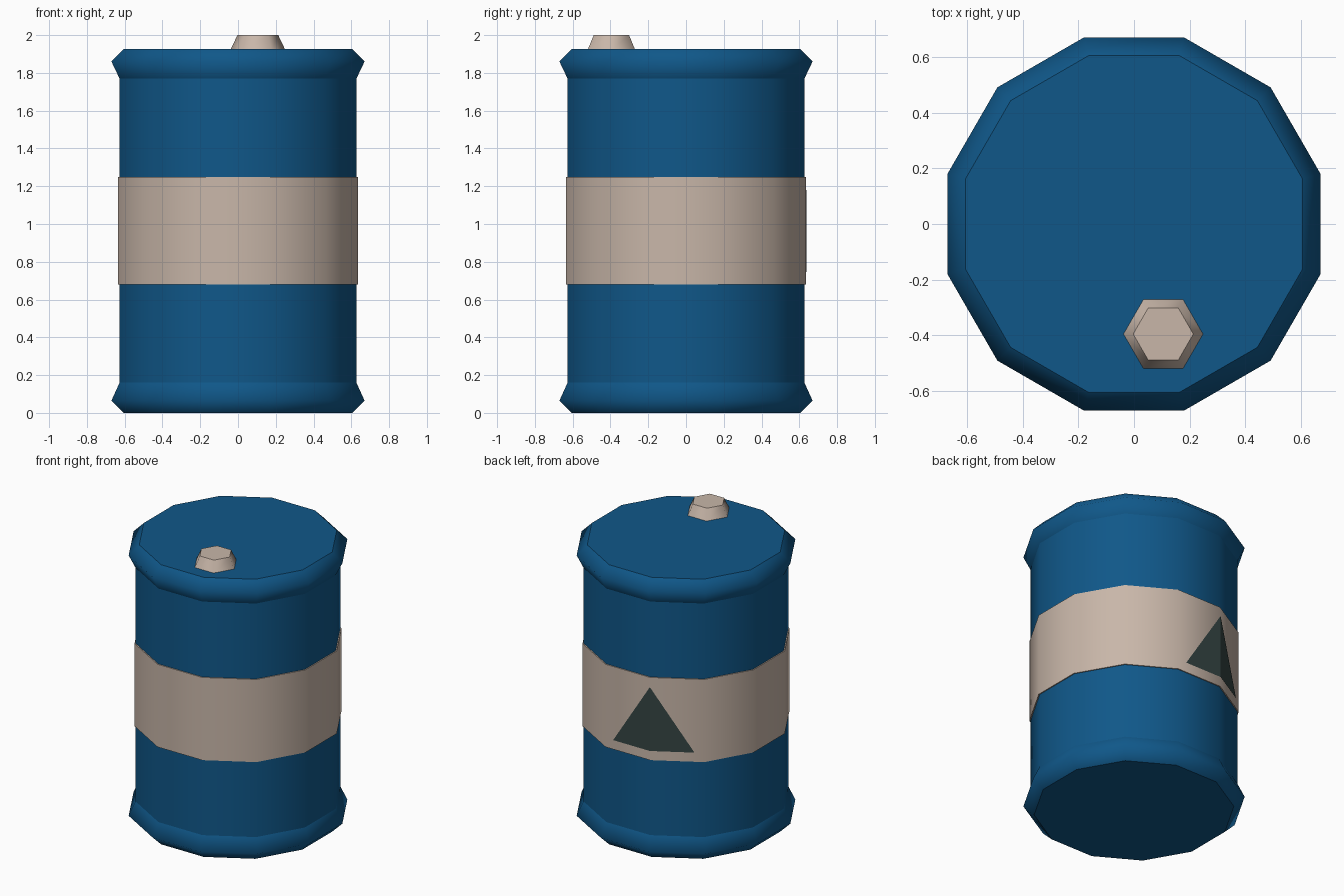
import bpy, bmesh, math
from mathutils import Vector

if "Cube" in bpy.data.objects:
    bpy.data.objects.remove(bpy.data.objects["Cube"])


def material(name, rgb):
    m = bpy.data.materials.new(name)
    m.diffuse_color = (*rgb, 1)
    m.use_nodes = True
    m.node_tree.nodes["Principled BSDF"].inputs["Base Color"].default_value = m.diffuse_color
    return m


BLUE = material("blue paint", (0.005, 0.096, 0.25))
BEIGE = material("beige paint", (0.58, 0.47, 0.395))
DARK = material("dark sign", (0.036, 0.06, 0.056))
C15 = math.cos(math.radians(15))


def finish(name, bm, mat):
    me = bpy.data.meshes.new(name)
    bm.to_mesh(me)
    bm.free()
    me.materials.append(mat)
    ob = bpy.data.objects.new(name, me)
    bpy.context.collection.objects.link(ob)
    return ob


def lathe(name, profile, sides, start, mat, centre=(0, 0), sharp=(), bottom=True):
    """Smooth-sided prism from (circumradius, z) rings with flat, sharp-edged ends."""
    bm = bmesh.new()
    rings = []
    for r, z in profile:
        rings.append([bm.verts.new((centre[0] + r * math.cos(start + k * math.tau / sides),
                                    centre[1] + r * math.sin(start + k * math.tau / sides), z))
                      for k in range(sides)])
    for lo, hi in zip(rings, rings[1:]):
        for k in range(sides):
            n = (k + 1) % sides
            bm.faces.new((lo[k], lo[n], hi[n], hi[k])).smooth = True
    bm.faces.new(rings[-1])
    if bottom:
        bm.faces.new(rings[0][::-1])
    for i in {0, len(rings) - 1, *sharp}:
        for k in range(sides):
            bm.edges.get((rings[i][k], rings[i][(k + 1) % sides])).smooth = False
    return finish(name, bm, mat)


A15 = math.radians(15)

# Drum body with flared rims
lathe("barrel_body", [(a / C15, z) for a, z in
      [(0.605, 0), (0.67, 0.065), (0.627, 0.16), (0.627, 1.77), (0.67, 1.86), (0.605, 1.927)]],
      12, A15, BLUE, sharp=(2, 3))

# Painted band, slightly proud of the body
lathe("label_band", [(0.634 / C15, 0.68), (0.634 / C15, 1.25)], 12, A15, BEIGE)

# Hexagonal filler cap
lathe("filler_cap", [(0.146, 1.92), (0.108, 2.0)], 6, 0, BEIGE, centre=(0.105, -0.395))

# Warning triangle folded around a rear corner of the band
bm = bmesh.new()
ang = math.radians(105)
corner = Vector((math.cos(ang), math.sin(ang), 0)) * (0.638 / C15)
along_back = Vector((1, 0, 0)) * 0.28
along_next = Vector((-math.cos(math.radians(30)), -math.sin(math.radians(30)), 0)) * 0.28
top = bm.verts.new(corner + Vector((0, 0, 1.185)))
mid = bm.verts.new(corner + Vector((0, 0, 0.745)))
right = bm.verts.new(corner + along_back + Vector((0, 0, 0.745)))
left = bm.verts.new(corner + along_next + Vector((0, 0, 0.745)))
bm.faces.new((top, mid, right))
bm.faces.new((top, left, mid))
for f in bm.faces:
    f.normal_update()
    if f.normal.dot(corner) < 0:
        f.normal_flip()
finish("warning_triangle", bm, DARK)
